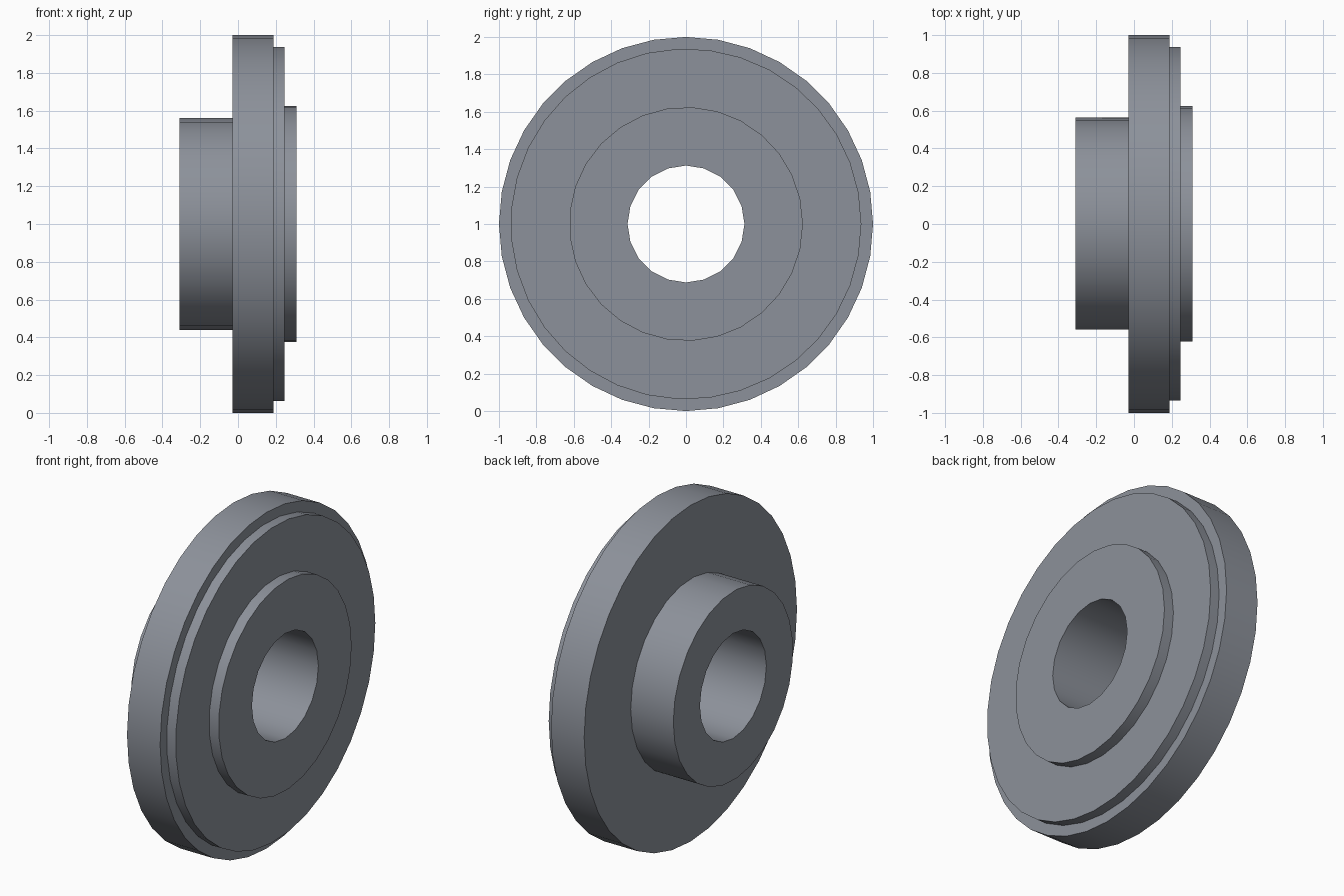
import bpy, bmesh
from mathutils import Matrix
from math import radians

if "Cube" in bpy.data.objects:
    bpy.data.objects.remove(bpy.data.objects["Cube"])

AXIS_Z = 1.0          # height of the turning axis
bm = bmesh.new()


def loop(x, r, n):
    """Edge loop of n sides around the x axis, first vertex towards +y."""
    m = Matrix.Translation((x, 0, AXIS_Z)) @ Matrix.Rotation(radians(90), 4, 'Y')
    verts = bmesh.ops.create_circle(bm, segments=n, radius=r, matrix=m)['verts']
    return list({e for v in verts for e in v.link_edges})


def wall(x0, x1, r, n):
    """Round wall between two x positions; returns its end loops."""
    a, b = loop(x0, r, n), loop(x1, r, n)
    bmesh.ops.bridge_loops(bm, edges=a + b)
    return a, b


def step(a, b):
    """Flat ring face between two loops at the same x."""
    bmesh.ops.triangle_fill(bm, edges=a + b, use_beauty=True, normal=(1, 0, 0))


# Round walls: rear hub, flange, shoulder, front boss, bore
hub = wall(-0.31, -0.03, 0.5625, 27)
flange = wall(-0.03, 0.1875, 1.0, 36)
shoulder = wall(0.1875, 0.247, 0.9375, 35)
boss = wall(0.247, 0.31, 0.625, 29)
bore = wall(-0.31, 0.31, 0.3125, 20)

# Flat faces joining them
step(bore[0], hub[0])
step(hub[1], flange[0])
step(flange[1], shoulder[0])
step(shoulder[1], boss[0])
step(boss[1], bore[1])

bmesh.ops.recalc_face_normals(bm, faces=bm.faces)
mesh = bpy.data.meshes.new("flanged_hub")
bm.to_mesh(mesh)
bm.free()
obj = bpy.data.objects.new("flanged_hub", mesh)
bpy.context.collection.objects.link(obj)

# Dark blue-grey steel
steel = bpy.data.materials.new("steel")
steel.diffuse_color = (0.265, 0.285, 0.325, 1)
steel.use_nodes = True
steel.node_tree.nodes["Principled BSDF"].inputs["Base Color"].default_value = steel.diffuse_color
mesh.materials.append(steel)

# Smooth round walls, sharp rims
bpy.context.view_layer.objects.active = obj
obj.select_set(True)
bpy.ops.object.shade_smooth_by_angle(angle=radians(30))
